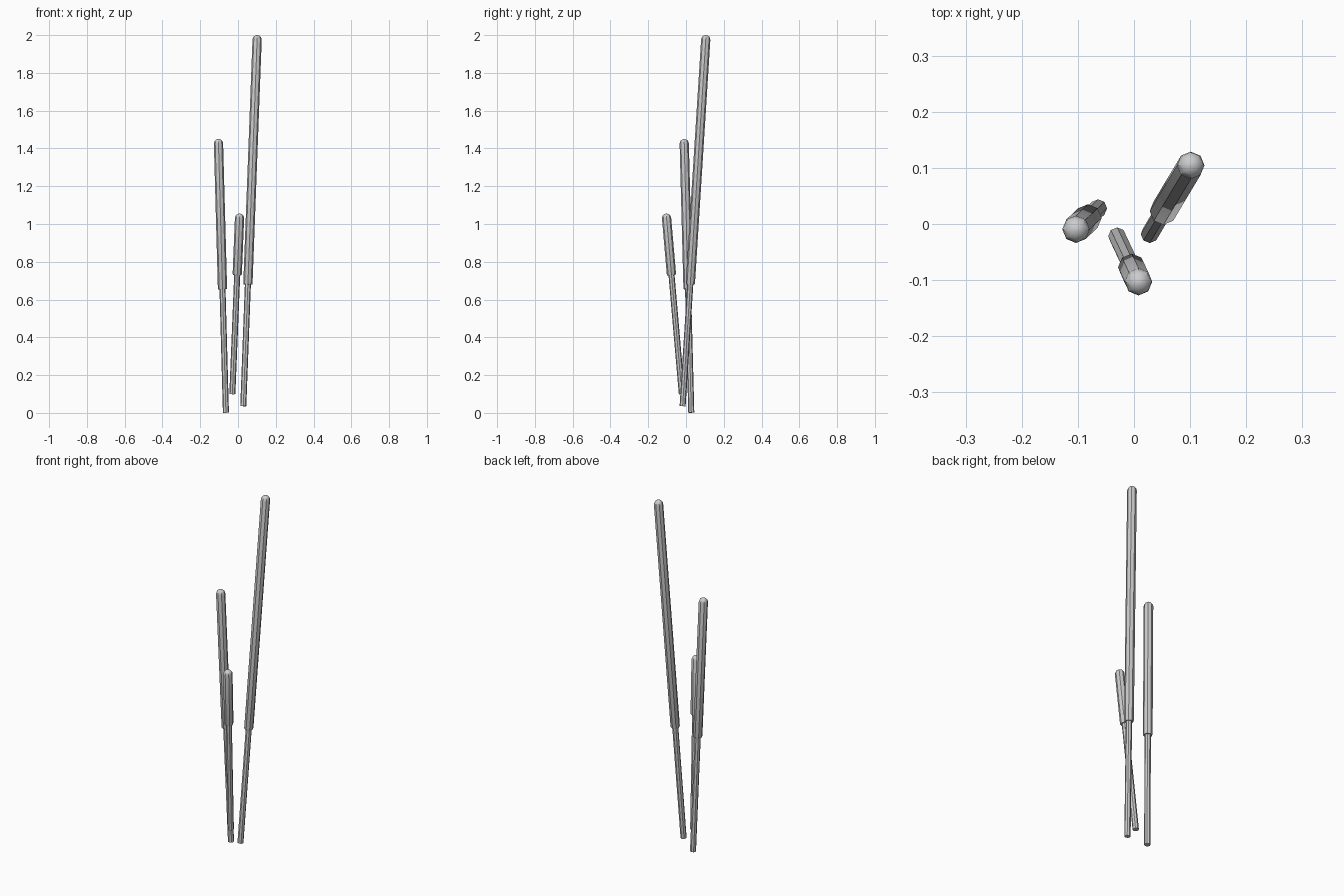
import bpy, bmesh, math
from mathutils import Vector

if "Cube" in bpy.data.objects:
    bpy.data.objects.remove(bpy.data.objects["Cube"])

SIDES = 8
STEM_R, HEAD_R = 0.016, 0.0245


def lathe(name, base, axis, profile):
    """Revolve (radius, distance) pairs around a tilted axis and cap both ends."""
    rot = Vector((0, 0, 1)).rotation_difference(axis)
    bm = bmesh.new()
    rings = []
    for r, h in profile:
        rings.append([bm.verts.new(base + rot @ Vector((
            r * math.cos(math.tau * i / SIDES),
            r * math.sin(math.tau * i / SIDES), h))) for i in range(SIDES)])
    for a, b in zip(rings, rings[1:]):
        for i in range(SIDES):
            j = (i + 1) % SIDES
            bm.faces.new((a[i], a[j], b[j], b[i]))
    bm.faces.new(rings[0][::-1])
    bm.faces.new(rings[-1])
    mesh = bpy.data.meshes.new(name)
    bm.to_mesh(mesh)
    bm.free()
    obj = bpy.data.objects.new(name, mesh)
    bpy.context.collection.objects.link(obj)
    bpy.ops.object.select_all(action='DESELECT')
    obj.select_set(True)
    bpy.context.view_layer.objects.active = obj
    bpy.ops.object.shade_smooth_by_angle(angle=math.radians(30))


def reed(label, bottom, tip, joint_z):
    bottom, tip = Vector(bottom), Vector(tip)
    axis = (tip - bottom).normalized()
    length = (tip - bottom).length
    joint = (joint_z - bottom.z) / axis.z
    # thin stem, running slightly into the head
    lathe(label + "_stem", bottom, axis, [(STEM_R, 0), (STEM_R, joint + 0.01)])
    # thicker head with a domed tip
    dome = [(HEAD_R * math.cos(a), length - HEAD_R + HEAD_R * math.sin(a))
            for a in (math.radians(d) for d in (0, 22, 44, 66, 85))]
    lathe(label + "_head", bottom, axis,
          [(HEAD_R - 0.002, joint), (HEAD_R, joint + 0.006)] + dome)


reed("left_reed", (-0.064, 0.028, 0.001), (-0.104, -0.010, 1.45), 0.655)
reed("short_reed", (-0.030, -0.022, 0.100), (0.009, -0.105, 1.055), 0.73)
reed("tall_reed", (0.028, -0.018, 0.036), (0.102, 0.106, 2.0), 0.68)
